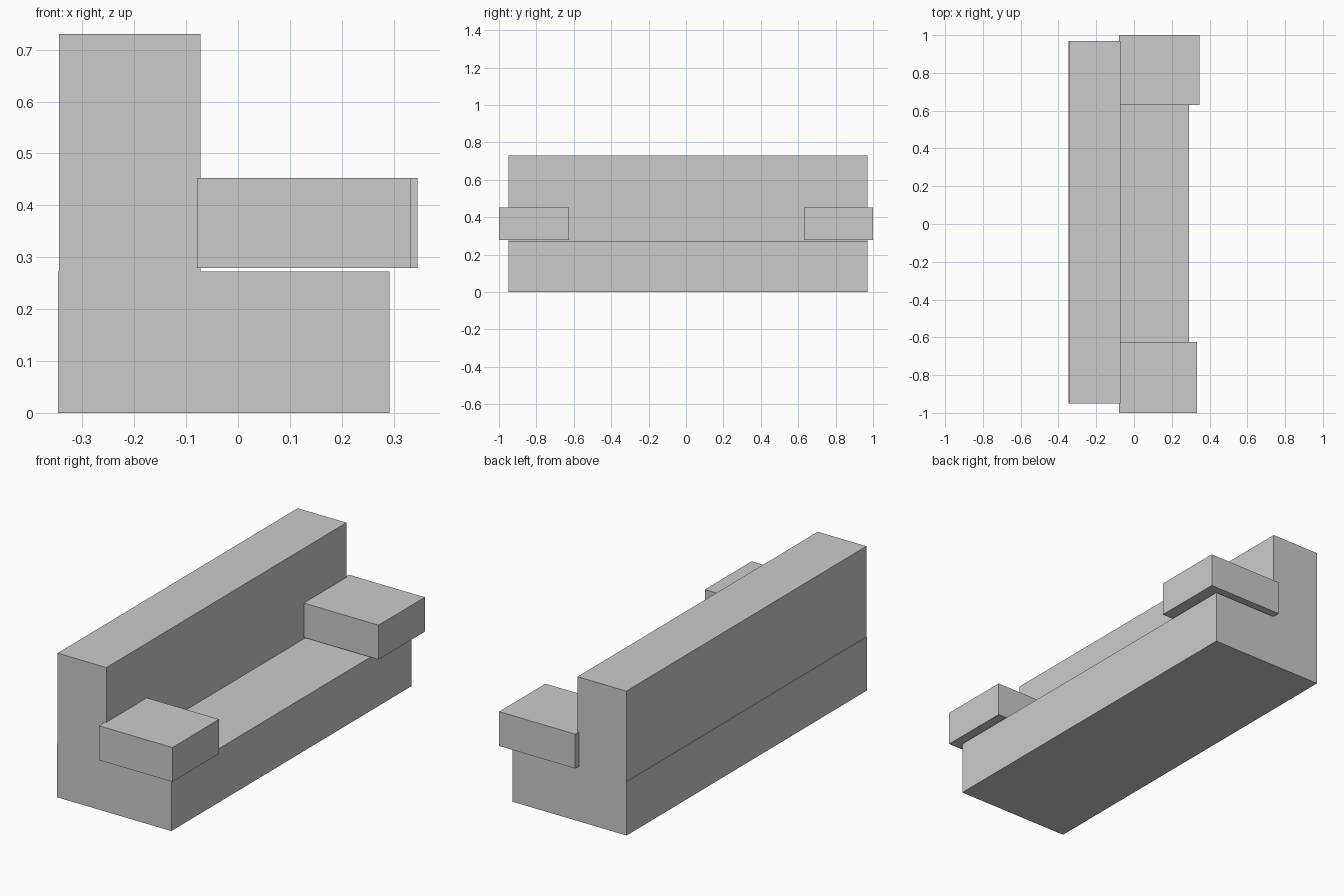
import bpy

if "Cube" in bpy.data.objects:
    bpy.data.objects.remove(bpy.data.objects["Cube"])


def box(name, x, y, z):
    """Box from (min, max) ranges on each axis."""
    bpy.ops.mesh.primitive_cube_add(size=1)
    obj = bpy.context.object
    obj.name = name
    obj.location = [(a + b) / 2 for a, b in (x, y, z)]
    obj.scale = [b - a for a, b in (x, y, z)]
    bpy.ops.object.transform_apply(location=False, rotation=False, scale=True)
    return obj


# Seat block and backrest
LENGTH = (-0.95, 0.97)
box("seat", (-0.347, 0.292), LENGTH, (0, 0.272))
box("backrest", (-0.345, -0.072), LENGTH, (0.272, 0.73))

# Armrests, slightly different in size, hovering just above the seat
ARM_HEIGHT = (0.279, 0.453)
box("armrest_front", (-0.079, 0.333), (-1.0, -0.626), ARM_HEIGHT)
box("armrest_rear", (-0.08, 0.346), (0.63, 1.0), ARM_HEIGHT)
